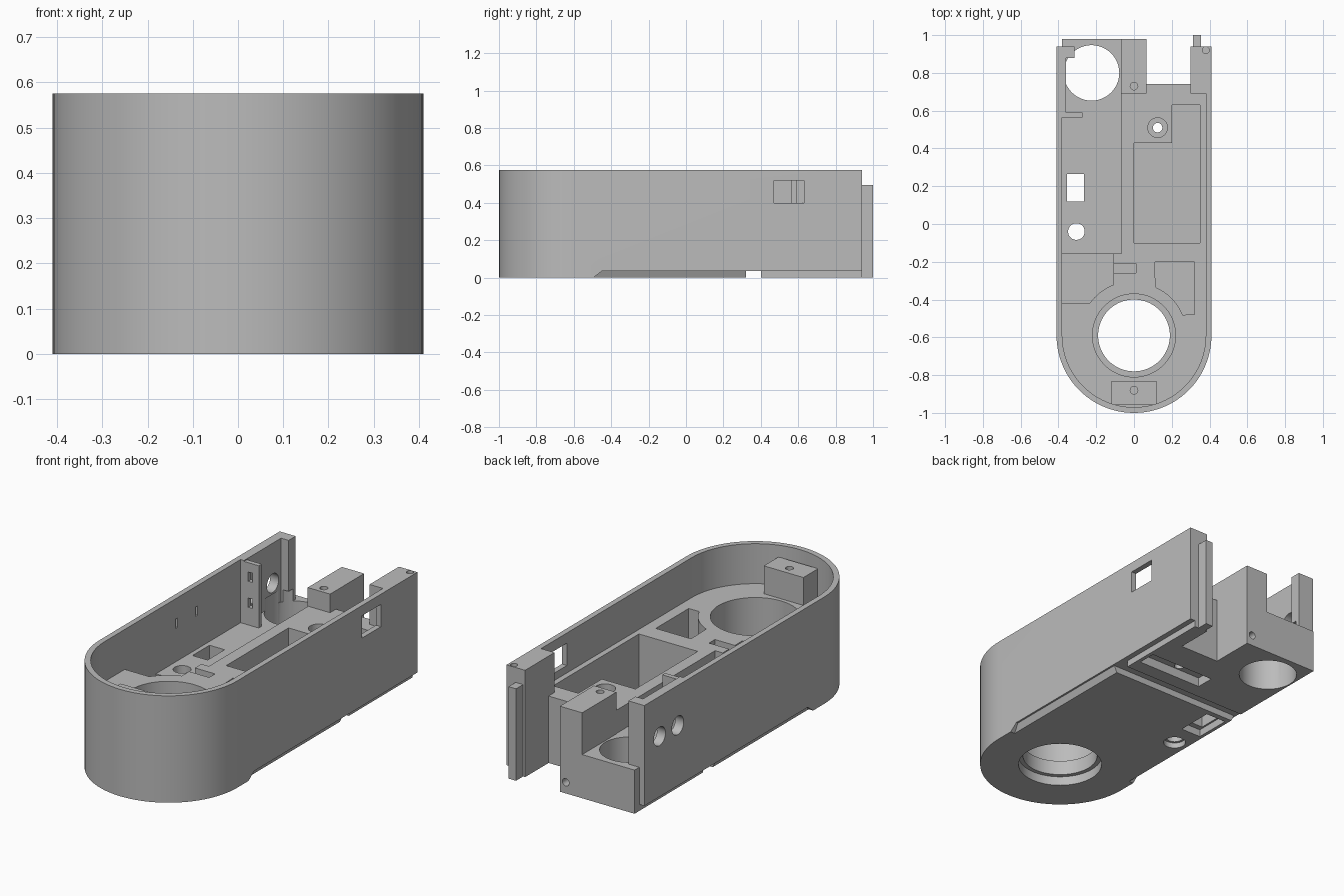
import bpy, bmesh, math
from mathutils import Matrix

cube = bpy.data.objects.get("Cube")
if cube:
    bpy.data.objects.remove(cube, do_unlink=True)

grey = bpy.data.materials.new("plain_grey")
grey.use_nodes = True
COLOR = (0.5, 0.5, 0.5, 1)
grey.diffuse_color = COLOR
grey.node_tree.nodes["Principled BSDF"].inputs["Base Color"].default_value = COLOR


def make(name, bm):
    bmesh.ops.recalc_face_normals(bm, faces=bm.faces[:])
    mesh = bpy.data.meshes.new(name)
    bm.to_mesh(mesh)
    bm.free()
    mesh.materials.append(grey)
    obj = bpy.data.objects.new(name, mesh)
    bpy.context.scene.collection.objects.link(obj)
    return obj


def prism(name, points, z0, z1):
    bm = bmesh.new()
    face = bm.faces.new([bm.verts.new((x, y, z0)) for x, y in points])
    out = bmesh.ops.extrude_face_region(bm, geom=[face])
    for v in out["geom"]:
        if isinstance(v, bmesh.types.BMVert):
            v.co.z = z1
    return make(name, bm)


def box(name, x0, x1, y0, y1, z0, z1):
    return prism(name, [(x0, y0), (x1, y0), (x1, y1), (x0, y1)], z0, z1)


def cyl(name, x, y, r, z0, z1, segs=48):
    ring = [(x + r * math.cos(i * math.tau / segs), y + r * math.sin(i * math.tau / segs))
            for i in range(segs)]
    return prism(name, ring, z0, z1)


def side_cyl(axis, center, r, length):
    bm = bmesh.new()
    bmesh.ops.create_cone(bm, cap_ends=True, segments=32, radius1=r, radius2=r, depth=length,
                          matrix=Matrix.Translation(center) @ Matrix.Rotation(math.pi / 2, 4, axis))
    return make("cutter", bm)


def arc(r, a0, a1, n=48):
    """Arc about the centre of the rounded front end, in degrees."""
    steps = [math.radians(a0 + (a1 - a0) * i / n) for i in range(n + 1)]
    return [(r * math.cos(a), -0.59 + r * math.sin(a)) for a in steps]


def cut(target, cutter):
    cutter.hide_render = True
    mod = target.modifiers.new("cut", 'BOOLEAN')
    mod.operation = 'DIFFERENCE'
    mod.solver = 'EXACT'
    mod.object = cutter
    bpy.context.view_layer.objects.active = target
    bpy.ops.object.modifier_apply(modifier=mod.name)
    bpy.data.objects.remove(cutter, do_unlink=True)


# Housing with a rounded front and a stepped open back
body = prism("housing", arc(0.41, -180, 0) + [
    (0.41, 0.94), (0.30, 0.94), (0.30, 0.74), (0.065, 0.74), (0.065, 0.98),
    (-0.38, 0.98), (-0.38, 0.94), (-0.41, 0.94)], 0, 0.575)

# Upper cavity, then the lower floor on the right-hand side
cut(body, prism("cutter", arc(0.38, -180, 0) + [
    (0.38, 0.69), (0.30, 0.69), (0.30, 1.1), (-0.45, 1.1), (-0.45, 0.94),
    (-0.315, 0.94), (-0.315, 0.88), (-0.36, 0.88), (-0.36, 0.565), (-0.38, 0.565)], 0.36, 0.7))
cut(body, prism("cutter", [
    (-0.38, -0.155), (-0.065, -0.155), (-0.065, 1.1), (-0.45, 1.1), (-0.45, 0.94),
    (-0.315, 0.94), (-0.315, 0.88), (-0.36, 0.88), (-0.36, 0.565), (-0.38, 0.565)], 0.235, 0.4))

# Deep compartment and the two pockets behind the ring
cut(body, prism("cutter", [(0, -0.1), (0.35, -0.1), (0.35, 0.63), (0.2, 0.63),
                           (0.2, 0.43), (0, 0.43)], 0.06, 0.4))
cut(body, prism("cutter", [(-0.38, -0.155), (-0.38, -0.42)] + arc(0.29, 144, 112, 8)
                + [(-0.11, -0.155)], 0.12, 0.4))
cut(body, prism("cutter", [(0.32, -0.48), (0.32, -0.2), (0.11, -0.2)]
                + arc(0.28, 66, 23, 8), 0.2, 0.4))
cut(body, box("cutter", -0.12, 0.01, -0.26, -0.21, 0.24, 0.4))

# Large ring bore with an inner ledge
for r, z0, z1 in ((0.19, -0.1, 0.5), (0.22, 0.13, 0.5), (0.213, -0.1, 0.05)):
    cut(body, cyl("cutter", 0, -0.59, r, z0, z1, 72))

# Floor holes with their wider recesses underneath
cut(body, cyl("cutter", -0.225, 0.80, 0.147, -0.1, 0.3))
cut(body, cyl("cutter", -0.305, -0.04, 0.044, -0.1, 0.3))
cut(body, cyl("cutter", -0.305, -0.04, 0.056, -0.1, 0.03))
cut(body, box("cutter", -0.355, -0.265, 0.12, 0.265, -0.1, 0.3))
cut(body, box("cutter", -0.365, -0.245, 0.09, 0.29, -0.1, 0.04))
cut(body, cyl("cutter", 0.125, 0.51, 0.025, -0.1, 0.5))
cut(body, cyl("cutter", 0.125, 0.51, 0.052, 0.3, 0.5))

# Underside: cross groove, long recess, side rebates and sloped edges
cut(body, box("cutter", -0.5, 0.5, 0.32, 0.40, -0.1, 0.035))
cut(body, box("cutter", -0.03, 0.36, 0.48, 0.58, -0.1, 0.05))
for s in (-1, 1):
    cut(body, box("cutter", s * 0.38, s * 0.5, 0.36, 1.1, -0.1, 0.035))
    slope = box("cutter", s * 0.36, s * 0.5, -0.5, 0.33, -0.05, 0.035)
    for v in slope.data.vertices:
        if abs(v.co.x) < 0.4 and v.co.z > 0:
            v.co.x = s * 0.40
        if v.co.y < 0 and v.co.z > 0:
            v.co.y = -0.45
        elif v.co.y < 0:
            v.co.y = -0.56
    cut(body, slope)

# Wall openings: window on the left, two round ports on the right
cut(body, box("cutter", 0.36, 0.5, 0.47, 0.63, 0.40, 0.52))
for y in (0.655, 0.81):
    cut(body, side_cyl('Y', (-0.4, y, 0.36), 0.05, 0.12))
for y in (0.02, 0.19):
    cut(body, box("cutter", -0.395, -0.36, y - 0.01, y + 0.01, 0.415, 0.465))
cut(body, cyl("cutter", 0.38, 0.92, 0.018, 0.5, 0.7, 24))
cut(body, side_cyl('X', (0.03, 0.95, 0.06), 0.02, 0.15))

# Screw blocks at the back and the front
back_block = box("back_screw_block", -0.068, 0.065, 0.69, 0.98, 0.2, 0.46)
cut(back_block, cyl("cutter", 0, 0.73, 0.02, 0.4, 0.6, 24))
front_block = box("front_screw_block", -0.118, 0.118, -0.955, -0.83, 0.3, 0.51)
cut(front_block, cyl("cutter", 0, -0.88, 0.02, 0.4, 0.6, 24))

# Board holder rib on the right wall, with two slots
rib = box("board_rib", -0.39, -0.272, 0.565, 0.59, 0.23, 0.57)
for z in (0.33, 0.47):
    cut(rib, box("cutter", -0.335, -0.31, 0.5, 0.65, z, z + 0.05))

# Joining tongue on the left back post
tongue = box("back_tongue", 0.312, 0.356, 0.93, 1.0, 0.0, 0.495)

for obj in (body, back_block, front_block, rib, tongue):
    bpy.ops.object.select_all(action='DESELECT')
    obj.select_set(True)
    bpy.context.view_layer.objects.active = obj
    bpy.ops.object.shade_smooth_by_angle(angle=math.radians(30))
